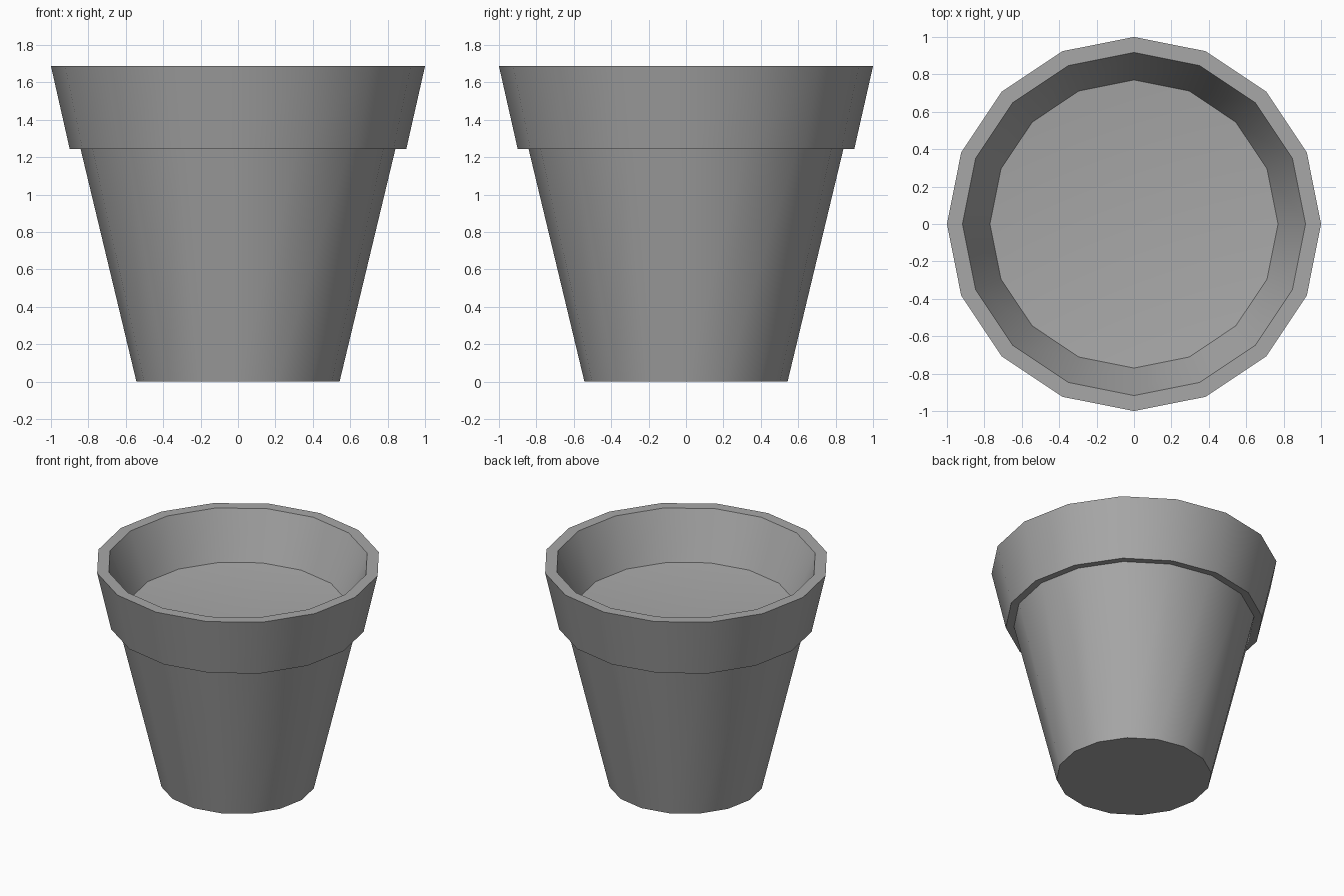
import bpy
import bmesh
from math import cos, sin, pi, radians

cube = bpy.data.objects.get("Cube")
if cube:
    bpy.data.objects.remove(cube, do_unlink=True)

SIDES = 16

# Single plain grey
grey = bpy.data.materials.new("plain_grey")
grey.use_nodes = True
colour = (0.39, 0.39, 0.39, 1)
grey.diffuse_color = colour
grey.node_tree.nodes["Principled BSDF"].inputs["Base Color"].default_value = colour


def lathe(name, profile, centre_height):
    """Turn (radius, height) points around z, with a flat base and a dished top."""
    bm = bmesh.new()
    rings = [[bm.verts.new((r * cos(2 * pi * i / SIDES), r * sin(2 * pi * i / SIDES), z))
              for i in range(SIDES)] for r, z in profile]
    for low, high in zip(rings, rings[1:]):
        for i in range(SIDES):
            j = (i + 1) % SIDES
            bm.faces.new((low[i], low[j], high[j], high[i]))
    bm.faces.new(rings[0][::-1])
    centre = bm.verts.new((0, 0, centre_height))
    for i in range(SIDES):
        bm.faces.new((rings[-1][i], rings[-1][(i + 1) % SIDES], centre))
    mesh = bpy.data.meshes.new(name)
    bm.to_mesh(mesh)
    bm.free()
    mesh.materials.append(grey)
    obj = bpy.data.objects.new(name, mesh)
    bpy.context.collection.objects.link(obj)
    bpy.ops.object.select_all(action="DESELECT")
    obj.select_set(True)
    bpy.context.view_layer.objects.active = obj
    bpy.ops.object.shade_smooth_by_angle(angle=radians(40))
    return obj


# Tapered body, overhanging rim, inner wall and shallow dished fill
lathe("flower_pot", [
    (0.543, 0.0),
    (0.843, 1.25),
    (0.90, 1.245),
    (1.0, 1.687),
    (0.917, 1.687),
    (0.77, 1.335),
], centre_height=1.26)
